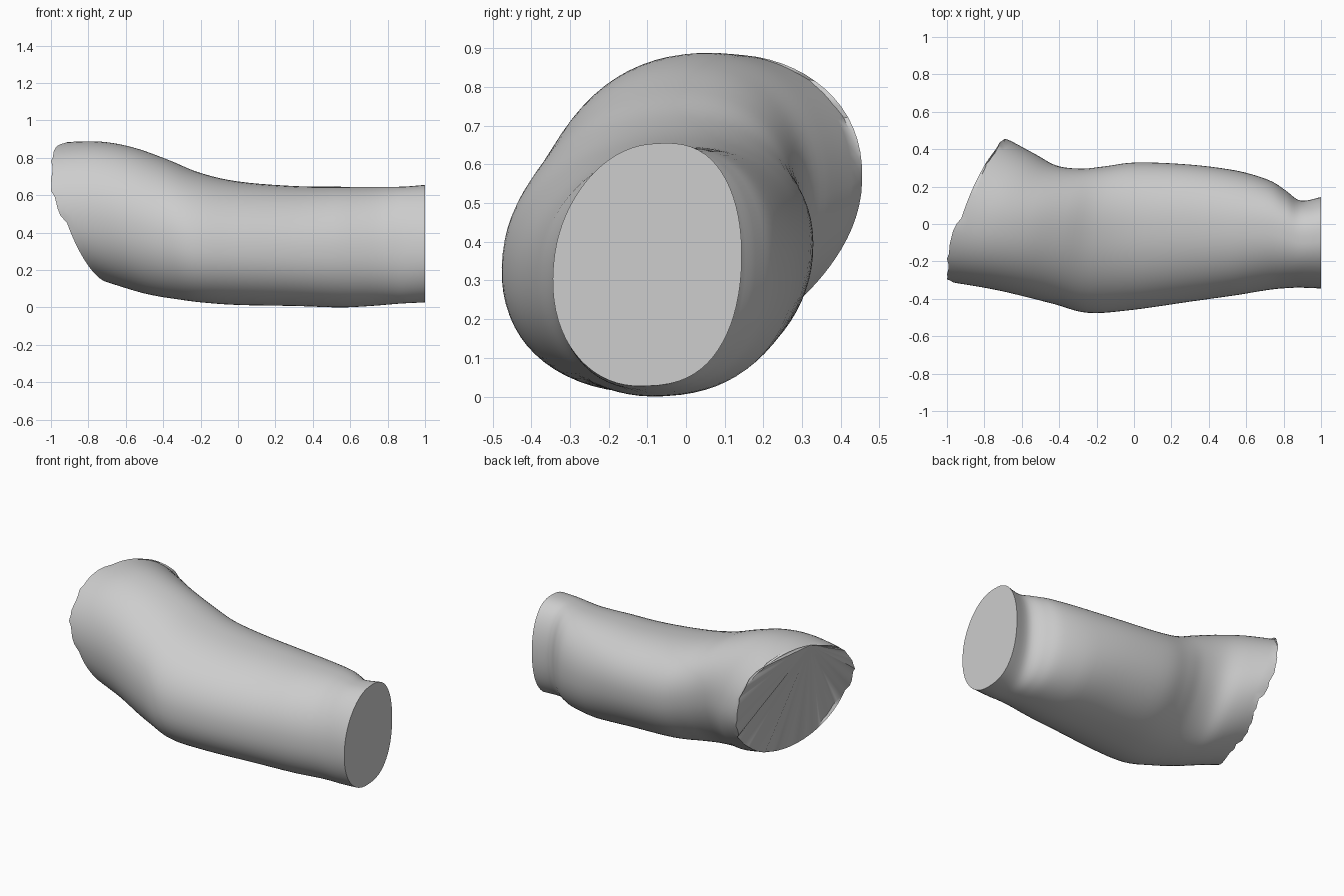
import bpy, bmesh, math, random
from mathutils import Vector

random.seed(4)
default = bpy.data.objects.get("Cube")
if default:
    bpy.data.objects.remove(default, do_unlink=True)

SIDES = 72       # points around the limb
STEPS = 5        # rings between two stations

# Stations: x, y low, y high, z low, z high, x per y, x per z, y per z, z per y,
# flattening (+ lower back, - upper front), roundness of the back
STATIONS = [
    (-.81, -.31, .475, .145, .885, .38, -.33, -.12, .14, .14, .94),
    (-.64, -.345, .39, .09, .89, .33, -.27, -.08, .12, .12, .94),
    (-.50, -.385, .325, .062, .86, .27, -.19, -.03, .10, .10, .92),
    (-.35, -.43, .305, .045, .795, .20, -.11, 0, .09, .08, .90),
    (-.20, -.475, .315, .03, .725, .12, -.05, .02, .08, .06, .88),
    (0, -.46, .335, .017, .677, .04, 0, .02, .07, .05, .86),
    (.30, -.415, .322, .012, .653, 0, 0, .02, .07, .04, .86),
    (.55, -.38, .285, .007, .65, 0, 0, .02, .06, 0, .86),
    (.72, -.355, .235, .015, .652, 0, 0, .02, .05, -.03, .82),
    (.81, -.347, .18, .022, .655, 0, 0, .02, .04, -.05, .78),
    (.89, -.345, .125, .028, .658, 0, 0, .02, .03, -.07, .74),
    (1, -.35, .144, .033, .668, 0, 0, .02, .03, -.08, .74),
]


def blend(i, t):
    """Smooth curve through the stations."""
    last = len(STATIONS) - 1
    a, b, c, d = (STATIONS[min(max(i + k, 0), last)] for k in (-1, 0, 1, 2))
    return [q + .5 * t * (r - p + t * (2*p - 5*q + 4*r - s + t * (3*(q - r) + s - p)))
            for p, q, r, s in zip(a, b, c, d)]


def lobe(angle, degrees, power):
    """Soft weight around one direction of a ring."""
    return max(0, math.cos(angle - math.radians(degrees))) ** power


def ring(station):
    """Tilted, slightly squared oval in a sheared plane."""
    x, y0, y1, z0, z1, xy, xz, yz, zy, flat, back = station
    points = []
    for k in range(SIDES):
        a = math.tau * k / SIDES
        c, s = math.cos(a), math.sin(a)
        size = .5 * (1 - abs(flat) * lobe(a, -45 if flat > 0 else 135, 3))
        power = back if c > 0 else .94
        v = math.copysign(abs(c) ** power, c) * (y1 - y0) * size
        w = math.copysign(abs(s) ** .94, s) * (z1 - z0) * size
        dy, dz = v + yz * w, w + zy * v
        points.append(Vector((x + xy * dy + xz * dz,
                              (y0 + y1) / 2 + dy, (z0 + z1) / 2 + dz)))
    return points


# Limb skin
rows = [ring(blend(i, j / STEPS)) for i in range(len(STATIONS) - 1) for j in range(STEPS)]
rows.append(ring(STATIONS[-1]))

# Ragged upper cut, notched at the top back and the lower front
for k, p in enumerate(rows[0]):
    a = math.tau * k / SIDES
    p.x += .05 * lobe(a, 60, 4) + .04 * lobe(a, 215, 4)
    p.x += .01 * math.sin(6 * a) + random.uniform(-.01, .01)
    p.x = max(p.x, -1)

bm = bmesh.new()
grid = [[bm.verts.new(p) for p in row] for row in rows]
for low, high in zip(grid, grid[1:]):
    for k in range(SIDES):
        n = (k + 1) % SIDES
        bm.faces.new((low[k], low[n], high[n], high[k]))

# Upper cut closed as a fan from its top, lower cut as one flat face
top = SIDES // 4
rim = grid[0][top:] + grid[0][:top]
for p, q in zip(rim[1:], rim[2:]):
    bm.faces.new((rim[0], p, q))
bm.faces.new(grid[-1])
bmesh.ops.recalc_face_normals(bm, faces=bm.faces)

# Stand on the ground
drop = min(v.co.z for v in bm.verts)
bmesh.ops.translate(bm, verts=bm.verts, vec=(0, 0, -drop))

mesh = bpy.data.meshes.new("bent_limb")
bm.to_mesh(mesh)
bm.free()
limb = bpy.data.objects.new("bent_limb", mesh)
bpy.context.collection.objects.link(limb)

# Plain grey
grey = bpy.data.materials.new("plain_grey")
grey.use_nodes = True
grey.diffuse_color = (.61, .61, .61, 1)
grey.node_tree.nodes["Principled BSDF"].inputs["Base Color"].default_value = (.61, .61, .61, 1)
mesh.materials.append(grey)

bpy.context.view_layer.objects.active = limb
limb.select_set(True)
bpy.ops.object.shade_smooth_by_angle(angle=math.radians(40))
